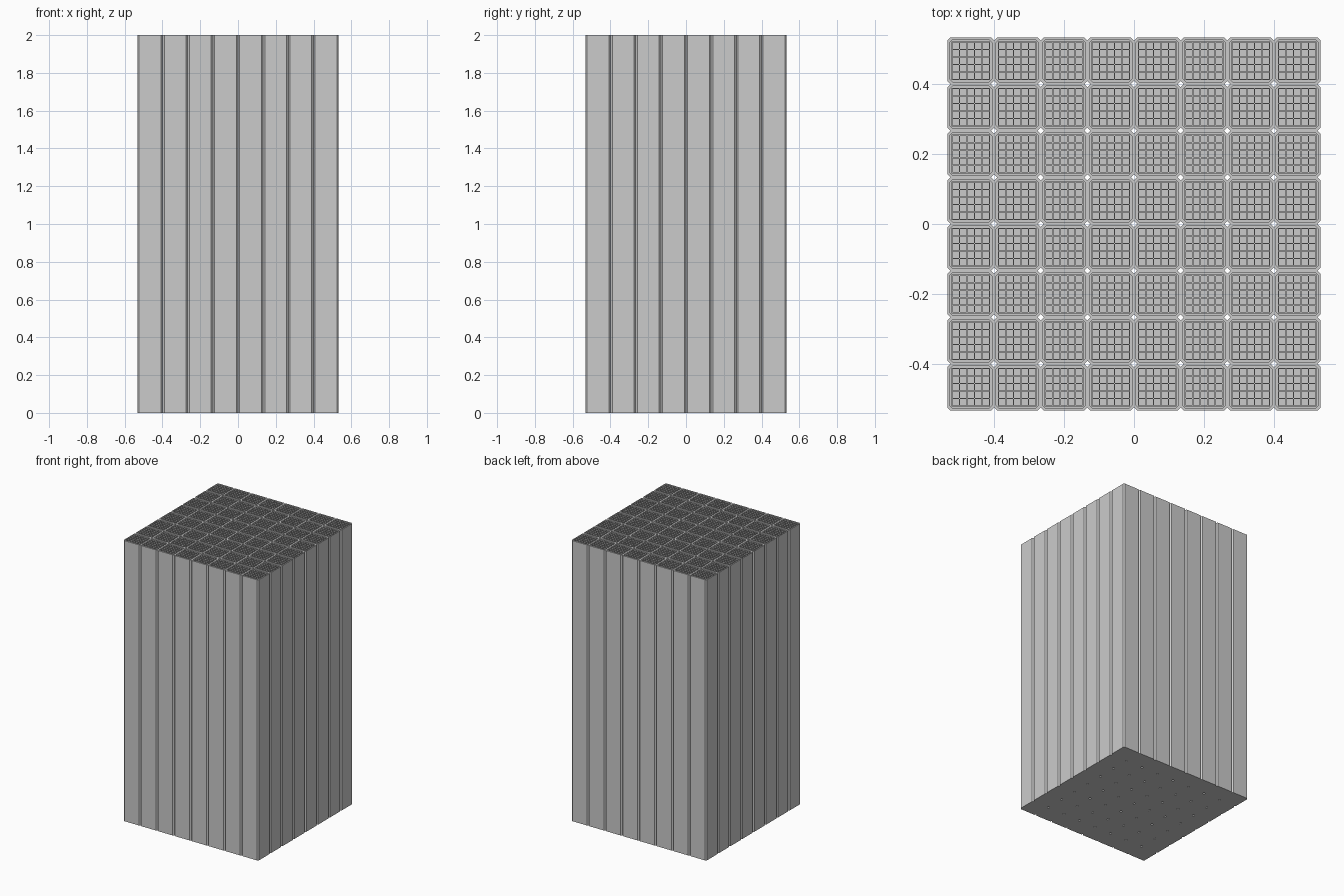
import bpy, bmesh

if "Cube" in bpy.data.objects:
    bpy.data.objects.remove(bpy.data.objects["Cube"])

N, P, H = 8, 0.1331, 2.0      # posts per side, pitch, height
WALL, CH, FLOOR = 0.006, 0.009, 0.01
C, CP, T = 5, 0.0214, 0.003   # channels per post, channel pitch, partition thickness


def octagon(bm, half, ch, z):
    a, b = half, half - ch
    pts = [(a, -b), (a, b), (b, a), (-b, a), (-a, b), (-a, -b), (-b, -a), (b, -a)]
    return [bm.verts.new((x, y, z)) for x, y in pts]


def bridge(bm, r1, r2):
    n = len(r1)
    for i in range(n):
        j = (i + 1) % n
        bm.faces.new((r1[i], r1[j], r2[j], r2[i]))


def box(bm, sx, sy, z0, z1, x=0, y=0):
    vs = bmesh.ops.create_cube(bm, size=1)["verts"]
    for v in vs:
        v.co = (v.co.x * sx + x, v.co.y * sy + y, z0 + (v.co.z + .5) * (z1 - z0))


def tiled(name, bm):
    bmesh.ops.translate(bm, verts=bm.verts, vec=(-P * (N - 1) / 2, -P * (N - 1) / 2, 0))
    me = bpy.data.meshes.new(name)
    bm.to_mesh(me)
    bm.free()
    ob = bpy.data.objects.new(name, me)
    bpy.context.collection.objects.link(ob)
    for k in range(2):
        m = ob.modifiers.new("repeat", "ARRAY")
        m.count = N
        m.use_relative_offset = False
        m.use_constant_offset = True
        m.constant_offset_displace = (P, 0, 0) if k == 0 else (0, P, 0)


# Square posts with chamfered corners, open at the top
bm = bmesh.new()
rings = [octagon(bm, P / 2, CH, 0), octagon(bm, P / 2, CH, H),
         octagon(bm, P / 2 - WALL, CH, H), octagon(bm, P / 2 - WALL, CH, FLOOR)]
for r1, r2 in zip(rings, rings[1:]):
    bridge(bm, r1, r2)
bm.faces.new(rings[0][::-1])
bm.faces.new(rings[-1])
tiled("channel_post", bm)

# Crossed thin partitions dividing each post into channels
bm = bmesh.new()
L = C * CP + T
for i in range(C + 1):
    o = (i - C / 2) * CP
    box(bm, T, L, FLOOR, H, x=o)
    box(bm, L, T, FLOOR, H, y=o)
tiled("channel_partitions", bm)
